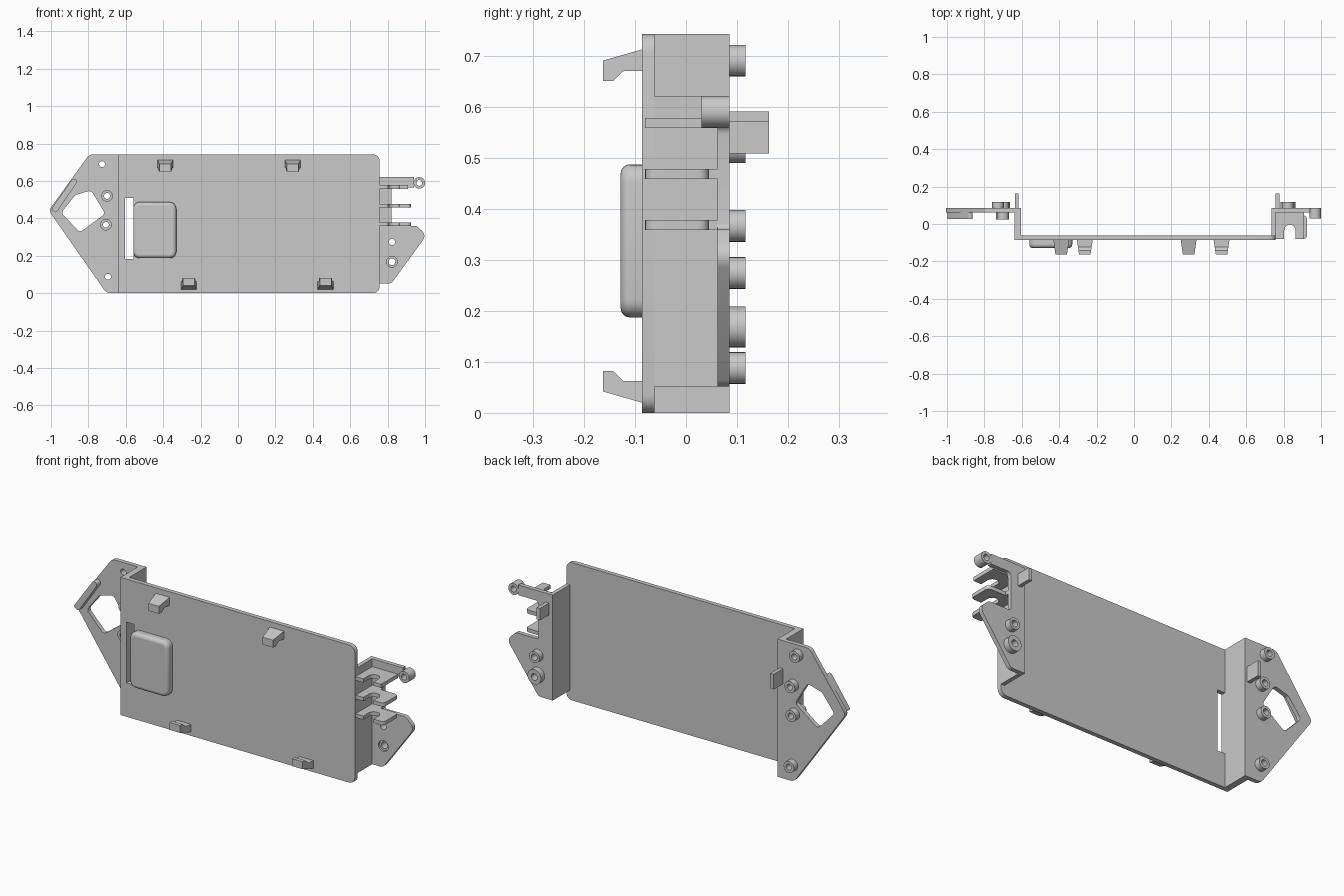
import bpy, bmesh, math
from mathutils import Vector

cube = bpy.data.objects.get("Cube")
if cube:
    bpy.data.objects.remove(cube, do_unlink=True)

grey = bpy.data.materials.new("plain grey")
grey.use_nodes = True
COLOUR = (0.585, 0.585, 0.585, 1)
grey.diffuse_color = COLOUR
grey.node_tree.nodes["Principled BSDF"].inputs["Base Color"].default_value = COLOUR

FRONT, BACK = -0.086, 0.085      # outer y faces
PLATE, FLANGE = -0.062, 0.062    # inner y faces
HEIGHT = 0.742


def finish(bm, name):
    bmesh.ops.recalc_face_normals(bm, faces=bm.faces)
    mesh = bpy.data.meshes.new(name)
    bm.to_mesh(mesh)
    bm.free()
    mesh.materials.append(grey)
    ob = bpy.data.objects.new(name, mesh)
    bpy.context.collection.objects.link(ob)
    bpy.ops.object.select_all(action='DESELECT')
    ob.select_set(True)
    bpy.context.view_layer.objects.active = ob
    bpy.ops.object.shade_smooth_by_angle(angle=math.radians(35))
    return ob


def rounded(corners, steps=5):
    """Outline with each (a, b, radius) corner replaced by a fillet."""
    out = []
    for i, (a, b, r) in enumerate(corners):
        p = Vector((a, b))
        if not r:
            out.append(p)
            continue
        u = (Vector(corners[i - 1][:2]) - p).normalized()
        v = (Vector(corners[(i + 1) % len(corners)][:2]) - p).normalized()
        half = u.angle(v) / 2
        centre = p + (u + v).normalized() * (r / math.sin(half))
        start = (p + u * (r / math.tan(half)) - centre).normalized()
        end = (p + v * (r / math.tan(half)) - centre).normalized()
        out += [centre + r * start.slerp(end, k / steps) for k in range(steps + 1)]
    return out


def circle(a, b, r, n=24):
    return [Vector((a + r * math.cos(2 * math.pi * k / n),
                    b + r * math.sin(2 * math.pi * k / n))) for k in range(n)]


def prism(name, outline, lo, hi, axis='Y', holes=()):
    """Extrude an outline with holes along one axis."""
    place = {'X': lambda p, d: (d, p.x, p.y),
             'Y': lambda p, d: (p.x, d, p.y),
             'Z': lambda p, d: (p.x, p.y, d)}[axis]
    bm = bmesh.new()
    for loop in [outline, *holes]:
        verts = [bm.verts.new(place(p, lo)) for p in loop]
        for i, v in enumerate(verts):
            bm.edges.new((verts[i - 1], v))
    normal = Vector(place(Vector((0, 0)), 1))
    bmesh.ops.triangle_fill(bm, edges=bm.edges[:], use_beauty=True, normal=normal)
    result = bmesh.ops.extrude_face_region(bm, geom=bm.faces[:], use_keep_orig=True)
    moved = [g for g in result["geom"] if isinstance(g, bmesh.types.BMVert)]
    bmesh.ops.translate(bm, verts=moved, vec=normal * (hi - lo))
    return finish(bm, name)


def rect(a0, a1, b0, b1, r=0):
    return rounded([(a0, b0, r), (a1, b0, r), (a1, b1, r), (a0, b1, r)])


def tube(name, x, z, r, hole, y0, y1):
    return prism(name, circle(x, z, r), y0, y1, holes=[circle(x, z, hole)])


# Main plate, with a slot beside the pad
prism("main_plate",
      rounded([(-0.64, 0, 0), (0.757, 0, 0.035), (0.757, HEIGHT, 0.035), (-0.64, HEIGHT, 0)]),
      FRONT, PLATE, holes=[rect(-0.605, -0.56, 0.183, 0.51)])

# Side walls that step back to the flanges
prism("right_side_wall", rect(-0.64, -0.605, PLATE, BACK), 0, HEIGHT, 'Z')
prism("left_side_wall", rect(0.735, 0.757, PLATE, BACK), 0.052, 0.62, 'Z')

# Pointed flange with its four-sided window
screw_points = [(-0.727, 0.69), (-0.70, 0.52), (-0.706, 0.366), (-0.695, 0.088)]
window = rounded([(-0.945, 0.43, 0.02), (-0.845, 0.325, 0.02),
                  (-0.71, 0.425, 0.02), (-0.785, 0.55, 0.025), (-0.87, 0.525, 0.02)])
prism("pointed_flange",
      rounded([(-0.64, 0, 0), (-0.64, HEIGHT, 0), (-0.795, HEIGHT, 0.04),
               (-1.012, 0.442, 0.03), (-0.703, 0, 0.04)]),
      FLANGE, BACK, holes=[window] + [circle(x, z, 0.016) for x, z in screw_points])
prism("flange_edge_rib",
      rounded([(-1.0, 0.447, 0.01), (-0.884, 0.613, 0.012),
               (-0.853, 0.605, 0.015), (-0.972, 0.428, 0.012)]), 0.027, FLANGE)

# Screw bosses
for x, z in screw_points:
    tube("back_boss", x, z, 0.031, 0.016, BACK, 0.117)
for x, z in screw_points[1:3]:
    tube("front_boss", x, z, 0.031, 0.016, 0.025, FLANGE)
tube("small_ear_boss", 0.823, 0.274, 0.031, 0.017, BACK, 0.117)
tube("large_ear_boss", 0.823, 0.168, 0.040, 0.018, BACK, 0.117)

# Forked flange: arm above, ear below, narrow web between
prism("forked_flange",
      rounded([(0.757, 0.052, 0), (0.82, 0.052, 0.03), (1.008, 0.31, 0.035),
               (0.955, 0.36, 0.02), (0.82, 0.36, 0.01), (0.82, 0.565, 0.02),
               (0.94, 0.565, 0), (0.94, 0.62, 0), (0.757, 0.62, 0)]),
      FLANGE, BACK, holes=[circle(0.823, 0.274, 0.017), circle(0.823, 0.168, 0.029)])
tube("ear_counterbore_floor", 0.823, 0.168, 0.029, 0.018, 0.072, BACK)
tube("arm_ring", 0.969, 0.59, 0.031, 0.016, 0.03, BACK)

# Horizontal ribs with an arched notch open to the front
notch = [(0.75, -0.08, 0), (0.803, -0.08, 0), (0.803, -0.005, 0.028),
         (0.863, -0.005, 0.028), (0.863, -0.08, 0)]
long_end = [(0.925, -0.08, 0.02), (0.925, 0.045, 0.02), (0.82, 0.045, 0), (0.82, 0.064, 0)]
square_end = [(0.91, -0.08, 0), (0.91, 0.064, 0)]
for label, z, end in (("lower", 0.358, long_end), ("middle", 0.458, long_end),
                      ("upper", 0.558, square_end)):
    prism(f"{label}_rib", rounded(notch + end + [(0.75, 0.064, 0)]), z, z + 0.02, 'Z')

# Tabs standing off the back
prism("right_back_tab", rect(BACK, 0.163, 0.508, 0.59), -0.637, -0.617, 'X')
prism("left_back_tab", rect(BACK, 0.163, 0.508, 0.572), 0.757, 0.777, 'X')

# Hooked clips on the front, narrowing towards their tips
hook = [(FRONT, 0.02), (-0.163, 0.042), (-0.163, 0.082),
        (-0.143, 0.082), (-0.122, 0.062), (FRONT, 0.062)]
for x, top in ((-0.389, True), (0.292, True), (-0.263, False), (0.468, False)):
    pts = [Vector((y, 0.732 - z if top else z)) for y, z in hook]
    clip = prism("upper_clip" if top else "lower_clip", pts, x - 0.042, x + 0.042, 'X')
    for v in clip.data.vertices:
        v.co.x = x + (v.co.x - x) * (1 - 3.5 * (FRONT - v.co.y))

# Raised pad with soft front edges
pad = prism("raised_pad", rect(-0.56, -0.33, 0.187, 0.487, 0.035), -0.128, FRONT)
bm = bmesh.new()
bm.from_mesh(pad.data)
bmesh.ops.dissolve_limit(bm, angle_limit=0.02, verts=bm.verts[:], edges=bm.edges[:])
rim = [e for e in bm.edges if all(v.co.y < -0.127 for v in e.verts)]
bmesh.ops.bevel(bm, geom=rim, offset=0.018, segments=4, profile=0.5, affect='EDGES')
bm.to_mesh(pad.data)
bm.free()
for face in pad.data.polygons:
    face.use_smooth = True
